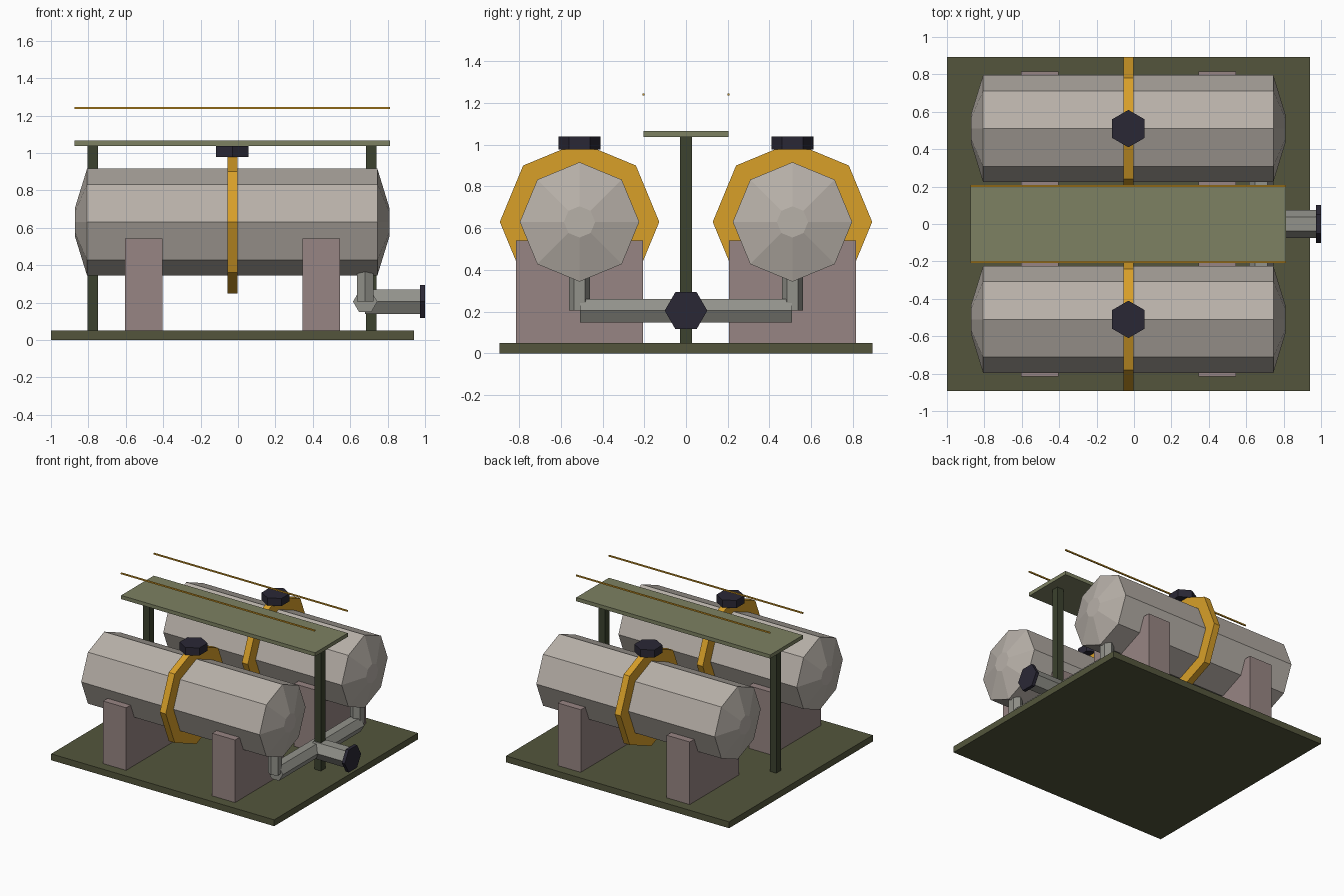
import bpy, bmesh, math
from mathutils import Vector

if "Cube" in bpy.data.objects:
    bpy.data.objects.remove(bpy.data.objects["Cube"])


def material(name, r, g, b):
    m = bpy.data.materials.new(name)
    m.diffuse_color = tuple((c / 255) ** 2.2 for c in (r, g, b)) + (1,)
    m.use_nodes = True
    m.node_tree.nodes["Principled BSDF"].inputs["Base Color"].default_value = m.diffuse_color
    return m


STEEL = material("tank_grey", 182, 175, 167)
PIPE = material("pipe_grey", 145, 145, 138)
OLIVE = material("base_olive", 84, 86, 62)
WALK = material("walkway_olive", 124, 128, 98)
POST = material("post_green", 62, 68, 50)
SADDLE = material("saddle_mauve", 150, 132, 130)
YELLOW = material("band_yellow", 215, 158, 45)
DARK = material("cap_dark", 46, 44, 56)


def finish(name, bm, mat):
    bmesh.ops.recalc_face_normals(bm, faces=bm.faces)
    me = bpy.data.meshes.new(name)
    bm.to_mesh(me)
    bm.free()
    me.materials.append(mat)
    ob = bpy.data.objects.new(name, me)
    bpy.context.collection.objects.link(ob)
    return ob


def box(name, x, y, z, mat):
    """Box from (min, max) pairs."""
    bm = bmesh.new()
    bmesh.ops.create_cube(bm, size=1)
    for v in bm.verts:
        v.co = Vector([(a + b) / 2 + c * (b - a) for c, (a, b) in zip(v.co, (x, y, z))])
    return finish(name, bm, mat)


def lathe(name, centre, along, first, rings, sides, mat):
    """Polygon rings (offset, radius) along one axis; first corner points along 'first'."""
    bm = bmesh.new()
    c, d, u = Vector(centre), Vector(along), Vector(first)
    w = d.cross(u)
    loops = []
    for pos, r in rings:
        angles = [2 * math.pi * i / sides for i in range(sides)]
        loops.append([bm.verts.new(c + d * pos + (u * math.cos(a) + w * math.sin(a)) * r)
                      for a in angles])
    for a, b in zip(loops, loops[1:]):
        for i in range(sides):
            j = (i + 1) % sides
            bm.faces.new((a[i], a[j], b[j], b[i]))
    bm.faces.new(loops[0])
    bm.faces.new(loops[-1])
    return finish(name, bm, mat)


X, Y, Z = (1, 0, 0), (0, 1, 0), (0, 0, 1)

# Base plate
box("base_plate", (-1, 0.94), (-0.893, 0.893), (0, 0.05), OLIVE)

for side, s in (("front", -1), ("back", 1)):
    y = 0.51 * s
    # Octagonal tank with tapered ends
    lathe(side + "_tank", (0, y, 0.63), X, Z,
          [(-0.872, 0.075), (-0.807, 0.286), (0.745, 0.286), (0.81, 0.075)], 8, STEEL)
    # Strap around the tank and filler cap on top
    lathe(side + "_band", (-0.03, y, 0.63), X, Z, [(-0.026, 0.382), (0.026, 0.382)], 8, YELLOW)
    lathe(side + "_filler_cap", (-0.03, y, 1.008), Z, Y, [(-0.03, 0.1), (0.03, 0.1)], 6, DARK)
    # Support saddles
    for end, x in (("left", -0.503), ("right", 0.445)):
        box(f"{side}_{end}_saddle", (x - 0.1, x + 0.1), (y - 0.305, y + 0.305),
            (0.002, 0.542), SADDLE)
    # Drain pipe under the tank
    lathe(side + "_drain_pipe", (0.68, y, 0), Z, Y, [(0.205, 0.051), (0.4, 0.051)], 6, PIPE)
    # Handrail
    box(side + "_rail", (-0.875, 0.813), (0.203 * s - 0.005, 0.203 * s + 0.005),
        (1.235, 1.245), YELLOW)

# Cross manifold, outlet and outlet cap
lathe("manifold_pipe", (0.68, 0, 0.205), Y, X, [(-0.508, 0.065), (0.508, 0.065)], 6, PIPE)
lathe("outlet_pipe", (0, 0, 0.205), X, Y, [(0.68, 0.076), (0.98, 0.076)], 6, PIPE)
lathe("outlet_cap", (0, 0, 0.205), X, Y, [(0.974, 0.102), (1.0, 0.102)], 6, DARK)

# Walkway on two posts
for end, x in (("left", -0.777), ("right", 0.713)):
    box(end + "_post", (x - 0.028, x + 0.028), (-0.028, 0.028), (0.03, 1.04), POST)
box("walkway", (-0.875, 0.813), (-0.203, 0.203), (1.037, 1.066), WALK)
